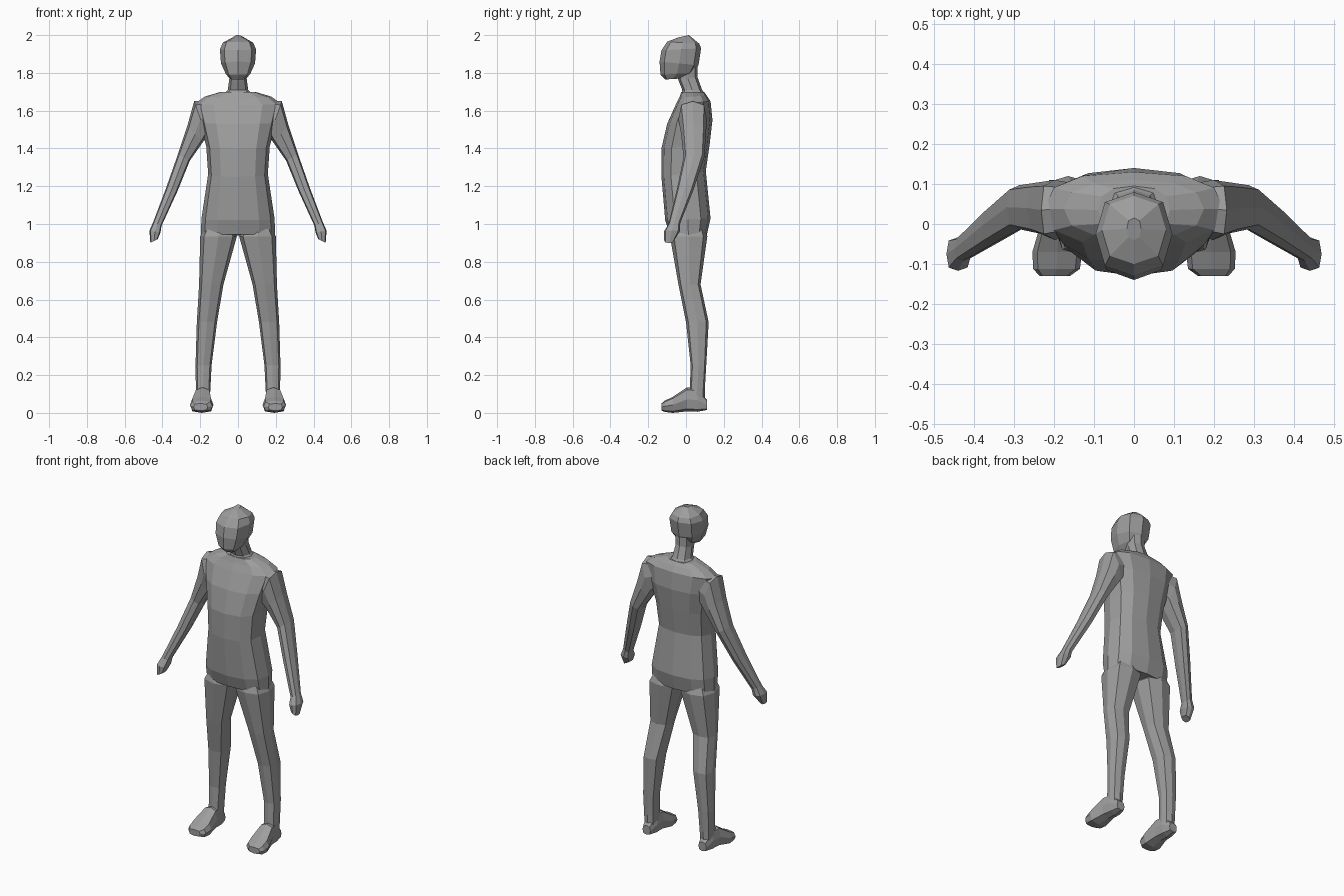
import bpy, bmesh, math
from mathutils import Vector

# one mid-grey tone for the whole figure
grey = bpy.data.materials.new("mid_grey")
grey.diffuse_color = (.34, .34, .34, 1)


def ring(a, b, w, n, power):
    """Closed section spanning points a..b, with half-width vector w."""
    a, b, w = Vector(a), Vector(b), Vector(w)
    mid, half = (a + b) / 2, (a - b) / 2
    pts = []
    for i in range(n):
        t = 2 * math.pi * i / n
        c, s = math.cos(t), math.sin(t)
        c = math.copysign(abs(c) ** power, c) if abs(c) > 1e-6 else 0
        s = math.copysign(abs(s) ** power, s) if abs(s) > 1e-6 else 0
        pts.append(mid + half * c + w * s)
    return pts


def loft(name, sections, n=8, power=0.8, mirror=False):
    """Skin a row of (a, b, w) sections with flat faces and cap both ends."""
    bm = bmesh.new()
    rings = [[bm.verts.new(p) for p in ring(a, b, w, n, power)] for a, b, w in sections]
    for r, s in zip(rings, rings[1:]):
        for i in range(n):
            j = (i + 1) % n
            bm.faces.new((r[i], r[j], s[j], s[i]))
    bm.faces.new(rings[0][::-1])
    bm.faces.new(rings[-1])
    bmesh.ops.recalc_face_normals(bm, faces=bm.faces)
    me = bpy.data.meshes.new(name)
    bm.to_mesh(me)
    bm.free()
    me.materials.append(grey)
    ob = bpy.data.objects.new(name, me)
    bpy.context.collection.objects.link(ob)
    if mirror:
        ob.modifiers.new("mirror", 'MIRROR')
    return ob


def body(rows):
    """Rows of front y, front z, back y, back z, half width."""
    return [((0, yf, zf), (0, yb, zb), (w, 0, 0)) for yf, zf, yb, zb, w in rows]


# torso, hips to shoulders
loft("torso", body([
    (-.085, .945, .11, .94, .196),
    (-.11, 1.02, .13, 1.03, .194),
    (-.13, 1.25, .105, 1.28, .158),
    (-.13, 1.40, .125, 1.42, .168),
    (-.10, 1.53, .14, 1.55, .20),
    (-.055, 1.63, .13, 1.65, .225),
    (-.035, 1.67, .11, 1.68, .175),
    (-.025, 1.70, .095, 1.70, .09),
]), n=12)

# neck
loft("neck", body([
    (-.03, 1.67, .105, 1.68, .085),
    (-.02, 1.71, .085, 1.71, .054),
    (-.04, 1.76, .06, 1.78, .046),
    (-.05, 1.80, .06, 1.84, .05),
]), n=8)

# head, leaning forward
loft("head", body([
    (-.11, 1.765, -.03, 1.77, .042),
    (-.135, 1.79, .04, 1.80, .065),
    (-.14, 1.86, .066, 1.84, .09),
    (-.13, 1.92, .08, 1.93, .096),
    (-.10, 1.965, .07, 1.955, .08),
    (-.04, 1.988, .015, 2.0, .018),
]), n=8)

# arms: outer x z, inner x z, centre y, half depth
arm = [
    (.14, 1.65, .14, 1.50, .04, .06),
    (.232, 1.65, .165, 1.46, .035, .075),
    (.268, 1.52, .185, 1.435, .04, .066),
    (.318, 1.37, .255, 1.335, .042, .055),
    (.381, 1.19, .322, 1.17, -.005, .044),
    (.449, 1.01, .405, .99, -.062, .03),
    (.469, .965, .41, .955, -.075, .042),
    (.464, .90, .425, .92, -.09, .025),
]
loft("arm", [((ox, y, oz), (ix, y, iz), (0, d, 0)) for ox, oz, ix, iz, y, d in arm],
     n=8, power=0.65, mirror=True)

# legs: z, inner x, outer x, front y, back y
leg = [
    (1.03, .05, .15, -.06, .08),
    (.935, .006, .20, -.085, .113),
    (.68, .077, .206, -.04, .077),
    (.48, .111, .218, 0, .12),
    (.25, .140, .225, .025, .107),
    (.13, .146, .223, .02, .10),
    (.06, .15, .22, .0, .10),
]
loft("leg", [(((i + o) / 2, f, z), ((i + o) / 2, b, z), ((o - i) / 2, 0, 0))
             for z, i, o, f, b in leg], n=8, power=0.7, mirror=True)

# feet, heel to toe: y, inner x, outer x, bottom z, top z
foot = [
    (.11, .16, .212, .015, .07),
    (.06, .146, .225, .006, .13),
    (.005, .143, .232, .008, .135),
    (-.07, .13, .254, 0, .085),
    (-.112, .135, .252, .005, .065),
    (-.13, .16, .236, .012, .05),
]
loft("foot", [(((i + o) / 2, y, t), ((i + o) / 2, y, b), ((o - i) / 2, 0, 0))
              for y, i, o, b, t in foot], n=8, power=0.65, mirror=True)
